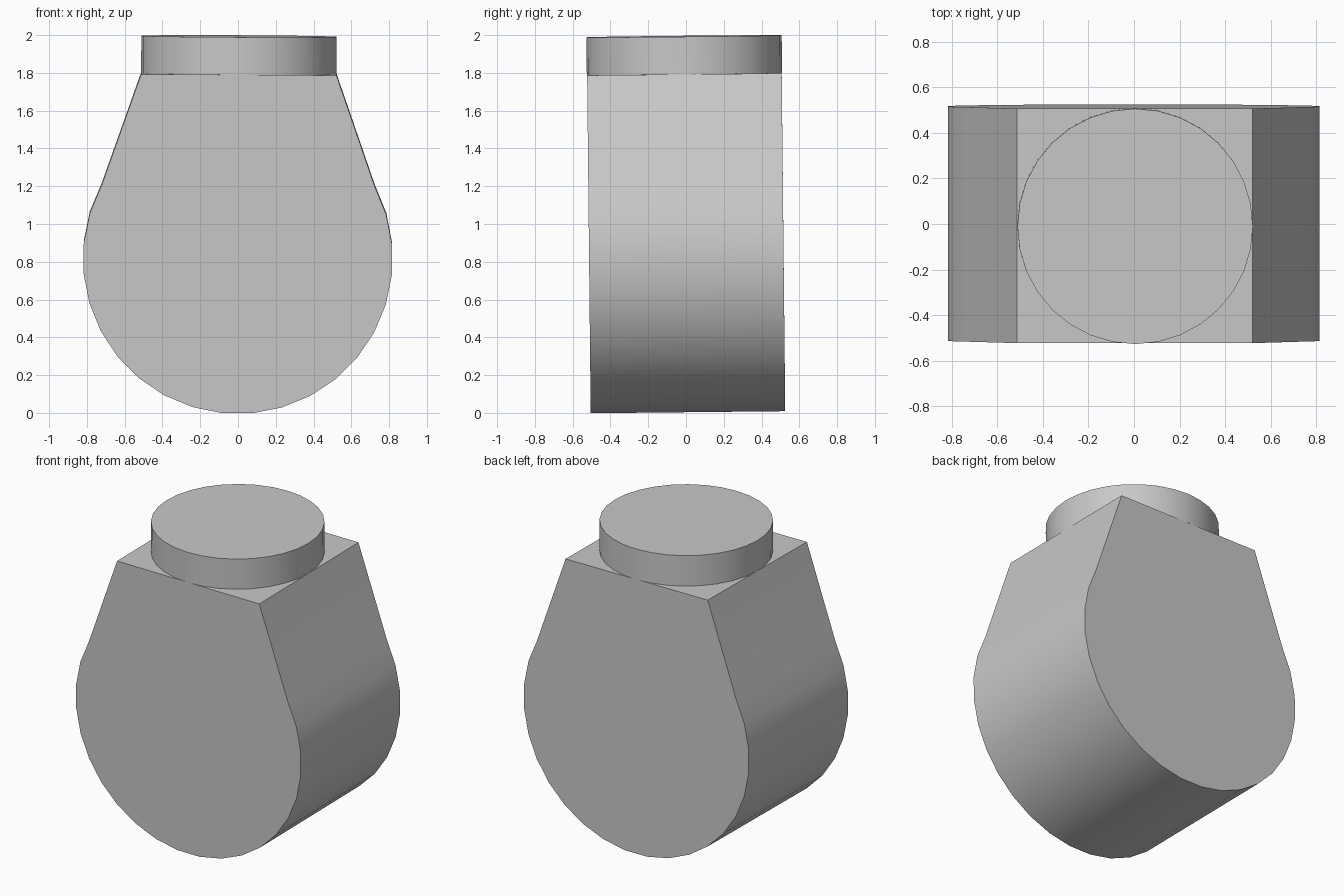
import bpy, bmesh, math
from mathutils import Matrix

cube = bpy.data.objects.get("Cube")
if cube:
    bpy.data.objects.remove(cube, do_unlink=True)

grey = bpy.data.materials.new("plain_grey")
grey.use_nodes = True
grey.diffuse_color = (0.58, 0.58, 0.58, 1)
grey.node_tree.nodes["Principled BSDF"].inputs["Base Color"].default_value = grey.diffuse_color

RADIUS, HALF_DEPTH, SHOULDER, TOP, HALF_TOP = 0.82, 0.515, 1.795, 1.994, 0.517

# The whole piece leans very slightly about its centre
centre = Matrix.Translation((0, 0, 1))
lean = centre @ Matrix.Rotation(math.radians(0.3), 4, 'Y') \
    @ Matrix.Rotation(math.radians(0.6), 4, 'X') @ centre.inverted()


def extruded(name, outline, direction):
    """Solid made by sweeping a closed outline along a direction."""
    bm = bmesh.new()
    face = bm.faces.new([bm.verts.new(p) for p in outline])
    swept = bmesh.ops.extrude_face_region(bm, geom=[face])
    moved = [v for v in swept["geom"] if isinstance(v, bmesh.types.BMVert)]
    bmesh.ops.translate(bm, vec=direction, verts=moved)
    bmesh.ops.recalc_face_normals(bm, faces=bm.faces)
    bm.transform(lean)
    mesh = bpy.data.meshes.new(name)
    bm.to_mesh(mesh)
    bm.free()
    mesh.materials.append(grey)
    obj = bpy.data.objects.new(name, mesh)
    bpy.context.collection.objects.link(obj)
    bpy.ops.object.select_all(action='DESELECT')
    obj.select_set(True)
    bpy.context.view_layer.objects.active = obj
    bpy.ops.object.shade_smooth_by_angle(angle=math.radians(30))
    return obj


# Body: round belly with straight flanks rising to a flat shoulder
step = math.tau / 32
half = [(RADIUS * math.cos(a), RADIUS + RADIUS * math.sin(a))
        for a in (step * (i + 0.5) for i in range(-8, 3))]
half.append((HALF_TOP, SHOULDER))
profile = half + [(-x, z) for x, z in reversed(half)]
extruded("body", [(x, -HALF_DEPTH, z) for x, z in profile], (0, 2 * HALF_DEPTH, 0))

# Cap: low round disc on the shoulder
ring = [(HALF_TOP * math.cos(i * step), HALF_TOP * math.sin(i * step), SHOULDER)
        for i in range(32)]
extruded("cap", ring, (0, 0, TOP - SHOULDER))
